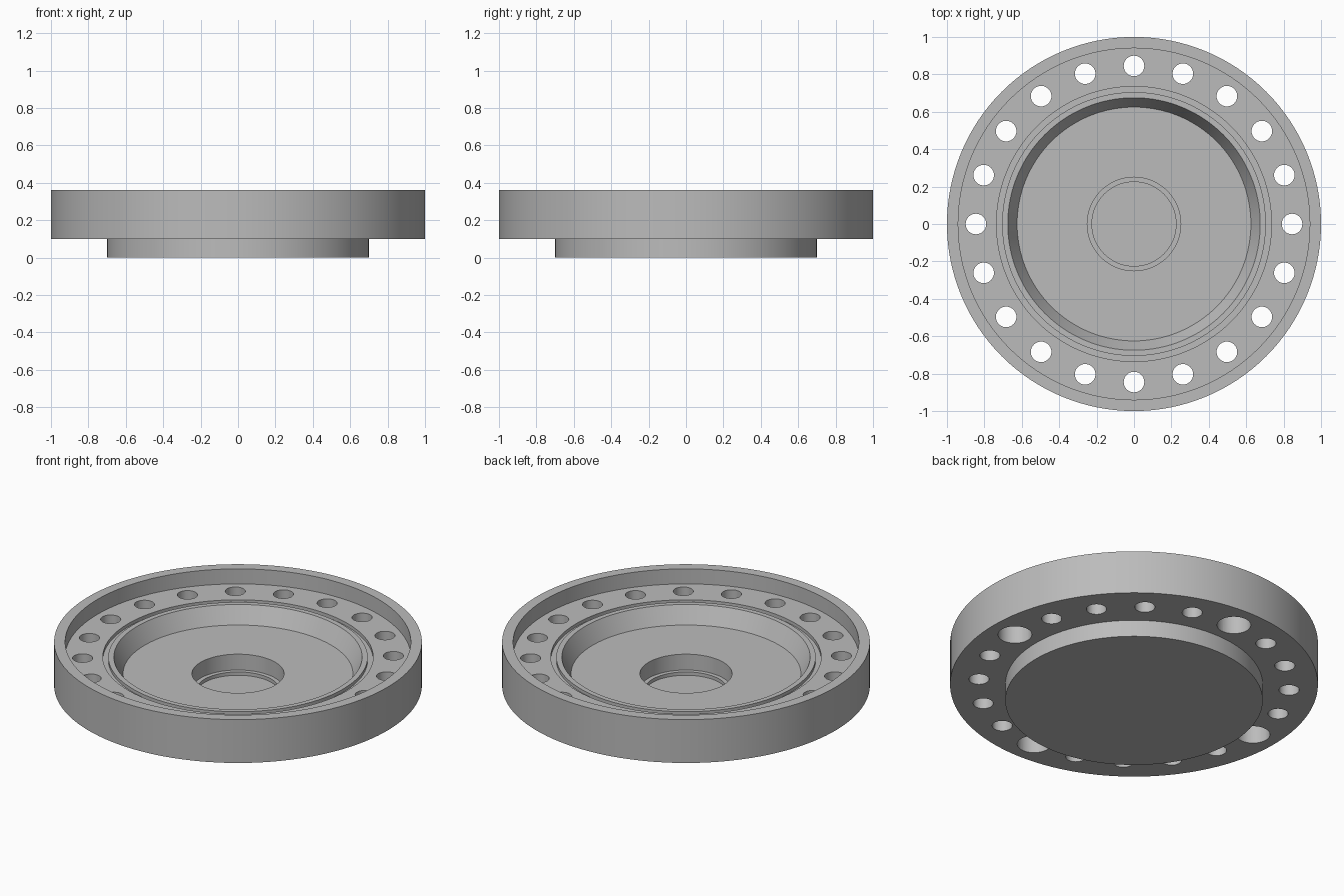
import bpy
import bmesh
import math
from mathutils import Matrix, Vector

if "Cube" in bpy.data.objects:
    bpy.data.objects.remove(bpy.data.objects["Cube"], do_unlink=True)

SEGMENTS = 128
BOTTOM, FLANGE, FLOOR, TOP = 0.0, 0.10, 0.27, 0.36
HOLES, HOLE_CIRCLE = 20, 0.845

grey = bpy.data.materials.new("satin_grey")
grey.use_nodes = True
colour = (0.5, 0.5, 0.5, 1)
grey.diffuse_color = colour
grey.node_tree.nodes["Principled BSDF"].inputs["Base Color"].default_value = colour


def finish(name, bm):
    mesh = bpy.data.meshes.new(name)
    bm.to_mesh(mesh)
    bm.free()
    mesh.materials.append(grey)
    obj = bpy.data.objects.new(name, mesh)
    bpy.context.collection.objects.link(obj)
    return obj


def lathe(name, profile):
    """Revolve a (radius, height) outline about the z axis."""
    bm = bmesh.new()
    verts = [bm.verts.new((r, 0, z)) for r, z in profile]
    edges = [bm.edges.new(pair) for pair in zip(verts, verts[1:])]
    bmesh.ops.spin(bm, geom=verts + edges, axis=(0, 0, 1), cent=(0, 0, 0),
                   angle=math.tau, steps=SEGMENTS, use_duplicate=False)
    bmesh.ops.remove_doubles(bm, verts=bm.verts, dist=1e-4)
    bmesh.ops.recalc_face_normals(bm, faces=bm.faces)
    return finish(name, bm)


def drill_ring(name, count, radius, low, high):
    """Evenly spaced vertical drills on the bolt circle."""
    bm = bmesh.new()
    for i in range(count):
        spot = Vector((HOLE_CIRCLE, 0, (low + high) / 2))
        place = Matrix.Rotation(math.tau * i / count, 4, "Z") @ Matrix.Translation(spot)
        bmesh.ops.create_cone(bm, cap_ends=True, segments=40, radius1=radius,
                              radius2=radius, depth=high - low, matrix=place)
    obj = finish(name, bm)
    obj.hide_render = True
    return obj


# Flanged body: spigot, rim, seal groove, tapered pocket and centre recess
body = lathe("flanged_body", [
    (0, BOTTOM), (0.70, BOTTOM), (0.70, FLANGE), (1, FLANGE), (1, TOP),
    (0.94, TOP), (0.94, FLOOR),
    (0.735, FLOOR), (0.735, FLOOR - 0.02), (0.705, FLOOR - 0.02), (0.705, FLOOR),
    (0.675, FLOOR), (0.625, 0.17),
    (0.25, 0.17), (0.25, 0.075), (0.225, 0.075), (0.225, 0.055), (0, 0.055)])

# Through holes, and four counterbores from below
cutters = [drill_ring("bolt_hole_cutter", HOLES, 0.055, 0.05, 0.40),
           drill_ring("counterbore_cutter", 4, 0.092, 0.05, FLANGE + 0.11)]

bpy.context.view_layer.objects.active = body
for cutter in cutters:
    cut = body.modifiers.new(cutter.name, "BOOLEAN")
    cut.operation = "DIFFERENCE"
    cut.solver = "EXACT"
    cut.object = cutter
    bpy.ops.object.modifier_apply(modifier=cut.name)
    bpy.data.objects.remove(cutter, do_unlink=True)

# Smooth walls with crisp machined edges
bpy.ops.object.select_all(action="DESELECT")
body.select_set(True)
bpy.ops.object.shade_smooth_by_angle(angle=math.radians(25))
